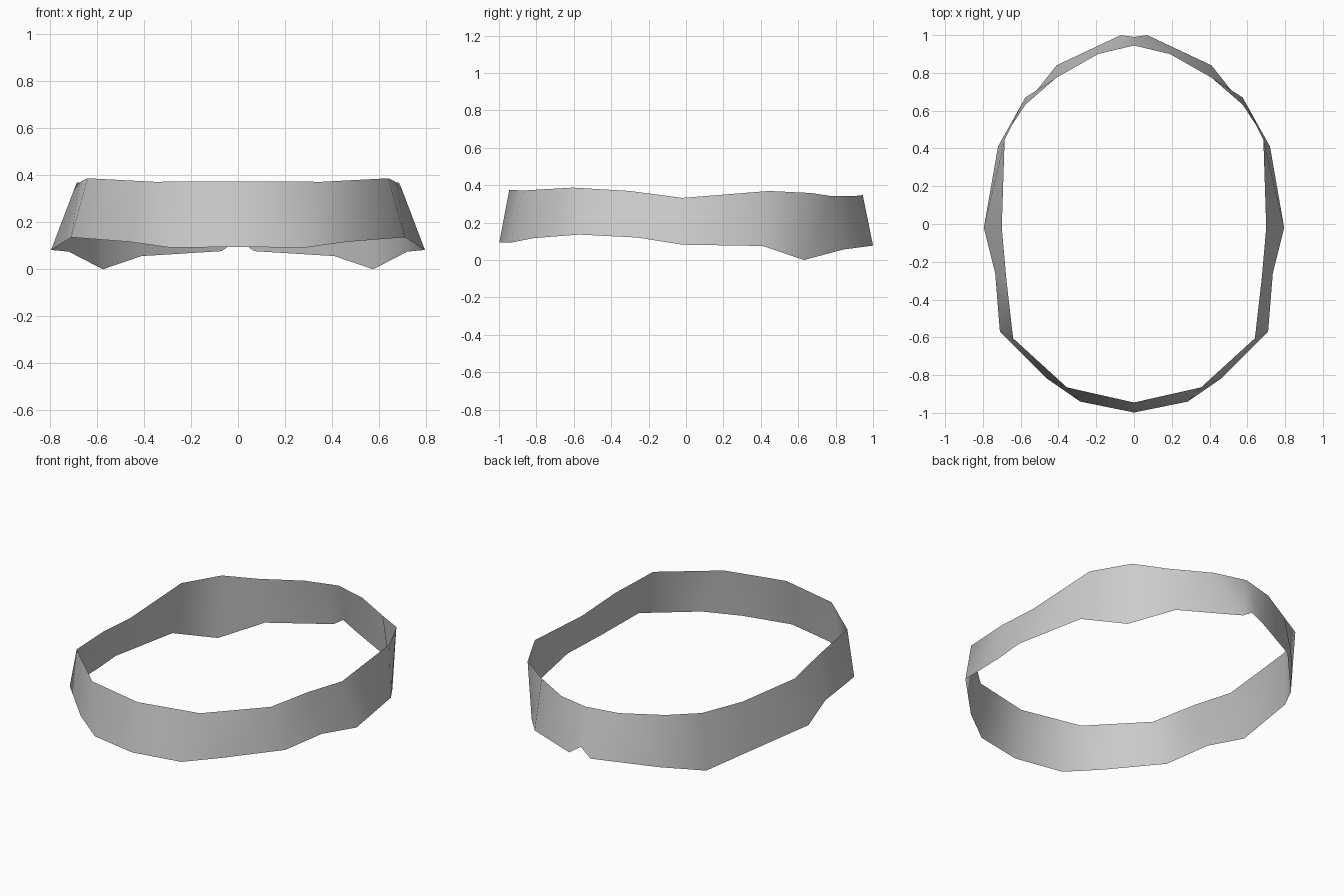
import bpy
import bmesh

cube = bpy.data.objects.get("Cube")
if cube:
    bpy.data.objects.remove(cube, do_unlink=True)

# One plain grey material
grey = bpy.data.materials.new("light_grey")
grey.use_nodes = True
colour = (0.6, 0.6, 0.6, 1)
grey.diffuse_color = colour
grey.node_tree.nodes["Principled BSDF"].inputs["Base Color"].default_value = colour

# Half outlines of both rims, from the front centre round to the back centre
upper_rim = [
    (0, -.945, .374), (.355, -.865, .372), (.64, -.605, .387), (.675, -.3, .369),
    (.70, -.02, .332), (.685, .445, .369), (.575, .67, .358), (.41, .775, .342),
    (.19, .90, .342), (0, .945, .347)]
lower_rim = [
    (0, -.998, .095), (.285, -.94, .092), (.466, -.815, .117), (.71, -.57, .136),
    (.735, -.26, .12), (.795, -.02, .082), (.72, .41, .075), (.575, .632, 0),
    (.41, .84, .056), (.07, 1, .077), (0, .99, .125)]

# Skin the band between the rims; the front corner is a triangle fan
bm = bmesh.new()
top = [bm.verts.new(p) for p in upper_rim]
low = [bm.verts.new(p) for p in lower_rim]
bm.faces.new((low[0], low[1], top[1], top[0]))
bm.faces.new((low[1], low[2], top[1]))
for i in range(1, len(top) - 1):
    bm.faces.new((low[i + 1], low[i + 2], top[i + 1], top[i]))

mesh = bpy.data.meshes.new("head_band")
bm.to_mesh(mesh)
bm.free()
mesh.materials.append(grey)
mesh.shade_smooth()

band = bpy.data.objects.new("head_band", mesh)
bpy.context.collection.objects.link(band)

# Mirror into a closed loop, welded at the front and back centre
mirror = band.modifiers.new("mirror_sides", 'MIRROR')
mirror.use_axis[0] = True
mirror.use_clip = True
mirror.merge_threshold = 0.001
